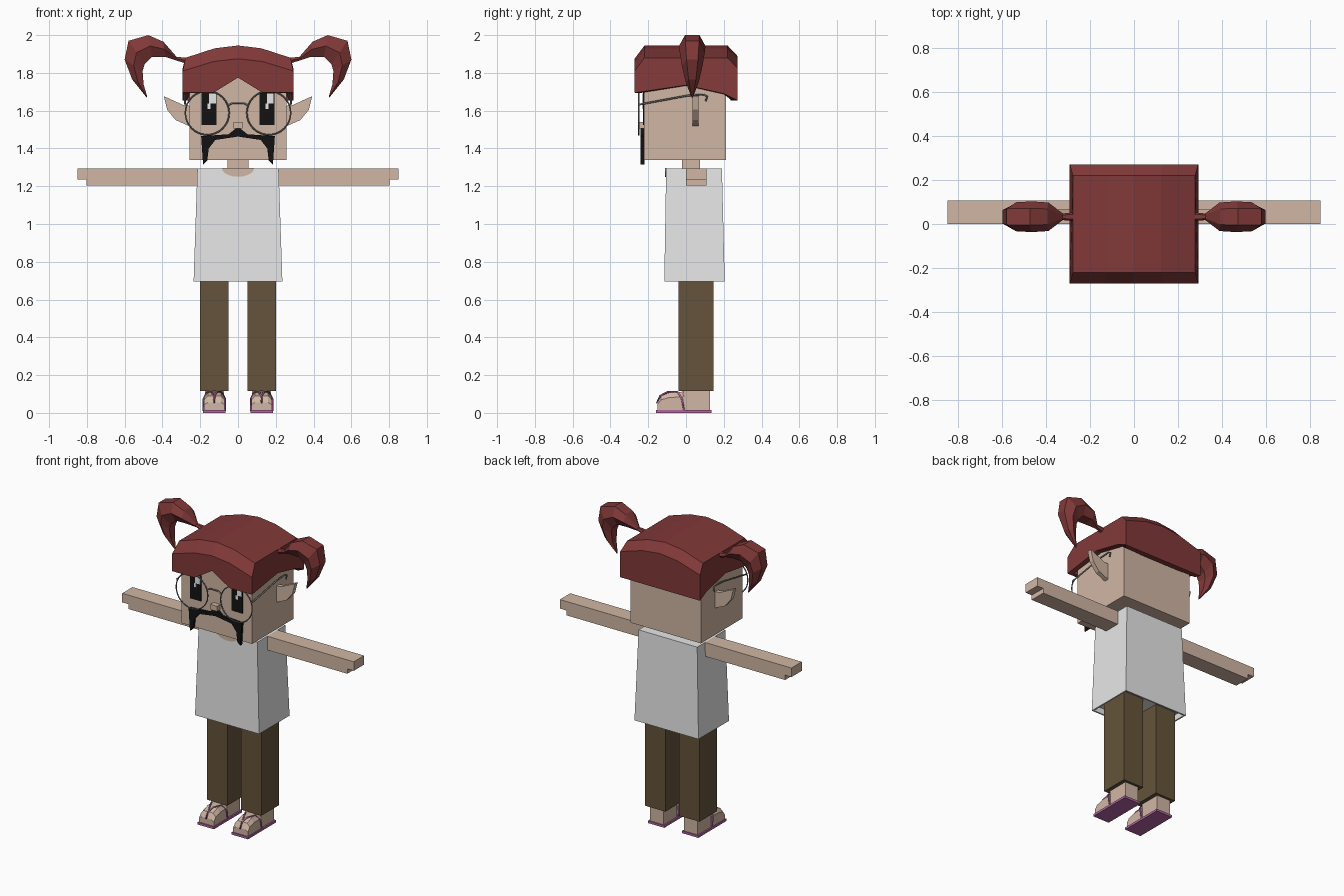
import bpy, bmesh, math

cube = bpy.data.objects.get("Cube")
if cube:
    bpy.data.objects.remove(cube, do_unlink=True)


def material(name, r, g, b):
    m = bpy.data.materials.new(name)
    m.use_nodes = True
    m.diffuse_color = (r, g, b, 1)
    m.node_tree.nodes["Principled BSDF"].inputs["Base Color"].default_value = (r, g, b, 1)
    return m


SKIN = material("skin", 0.63, 0.47, 0.37)
HAIR = material("red hair", 0.22, 0.04, 0.04)
SHIRT = material("pale shirt", 0.8, 0.8, 0.8)
PANTS = material("brown cloth", 0.13, 0.088, 0.043)
BLACK = material("black", 0.006, 0.006, 0.006)
WHITE = material("white", 0.9, 0.9, 0.9)
METAL = material("grey metal", 0.2, 0.2, 0.2)
PINK = material("pink sandal", 0.45, 0.13, 0.36)


def finish(name, bm, mat):
    bmesh.ops.recalc_face_normals(bm, faces=bm.faces)
    me = bpy.data.meshes.new(name)
    bm.to_mesh(me)
    bm.free()
    me.materials.append(mat)
    ob = bpy.data.objects.new(name, me)
    bpy.context.collection.objects.link(ob)
    return ob


def loft(name, rings, mat, caps=True):
    """Skin a list of equal-length closed rings."""
    bm = bmesh.new()
    vs = [[bm.verts.new(p) for p in ring] for ring in rings]
    n = len(rings[0])
    for a, b in zip(vs, vs[1:]):
        for i in range(n):
            j = (i + 1) % n
            bm.faces.new((a[i], a[j], b[j], b[i]))
    if caps:
        bm.faces.new(vs[0])
        bm.faces.new(vs[-1])
    return finish(name, bm, mat)


def prism(name, pts, y0, y1, mat):
    """Extrude an x-z outline along y."""
    return loft(name, [[(x, y, z) for x, z in pts] for y in (y0, y1)], mat)


def box(name, xs, ys, zs, mat):
    (x0, x1), (z0, z1) = xs, zs
    return prism(name, [(x0, z0), (x1, z0), (x1, z1), (x0, z1)], *ys, mat)


def rect(x, y0, y1, z):
    return [(-x, y0, z), (x, y0, z), (x, y1, z), (-x, y1, z)]


def tube(name, pts, radius, mat):
    cu = bpy.data.curves.new(name, "CURVE")
    cu.dimensions = "3D"
    cu.bevel_depth = radius
    cu.bevel_resolution = 1
    sp = cu.splines.new("POLY")
    sp.points.add(len(pts) - 1)
    for p, co in zip(sp.points, pts):
        p.co = (*co, 1)
    cu.materials.append(mat)
    ob = bpy.data.objects.new(name, cu)
    bpy.context.collection.objects.link(ob)


# Torso: tapered shirt with a hollow hem, neck and neckline
loft("shirt", [rect(0.22, -0.1, 0.19, 0.73), rect(0.225, -0.105, 0.195, 0.695),
               rect(0.235, -0.115, 0.205, 0.695), rect(0.215, -0.105, 0.19, 1.295)], SHIRT)
box("neck", (-0.055, 0.055), (-0.02, 0.075), (1.28, 1.35), SKIN)
scoop = [(0.085 * math.cos(a), 1.296 - 0.046 * math.sin(a))
         for a in (math.pi * i / 10 for i in range(11))]
prism("neckline", scoop, -0.111, -0.103, SKIN)

# Head and face
box("head", (-0.258, 0.258), (-0.222, 0.213), (1.34, 1.83), SKIN)
box("nose", (-0.025, 0.025), (-0.255, -0.22), (1.505, 1.54), SKIN)
half = [(0.05, 1.475), (0.195, 1.465), (0.185, 1.315), (0.163, 1.335),
        (0.155, 1.4), (0.12, 1.445)]
prism("moustache", [(0, 1.515)] + half + [(0, 1.463)]
      + [(-x, z) for x, z in reversed(half)], -0.24, -0.22, BLACK)

# Hair cap: arched top, bevelled front and back, notched fringe
def cap_ring(x, arc, fringe):
    k = 0.95
    return [(x, -0.272, fringe), (x, -0.272, arc - 0.07), (x * k, -0.22, arc),
            (x * k, 0.22, arc), (x, 0.272, arc - 0.055), (x, 0.272, 1.655)]


stations = [(-0.293, 1.88, 1.695), (-0.13, 1.93, 1.695), (0, 1.945, 1.775),
            (0.13, 1.93, 1.695), (0.293, 1.88, 1.695)]
bm = bmesh.new()
rows = [[bm.verts.new(p) for p in cap_ring(*s)] for s in stations]
for a, b in zip(rows, rows[1:]):
    for i in range(5):
        bm.faces.new((a[i], a[i + 1], b[i + 1], b[i]))
for row, x in ((rows[0], -0.293), (rows[-1], 0.293)):
    rim = [bm.verts.new((x, y, z)) for y, z in ((0.2, 1.69), (0.0, 1.735))]
    bm.faces.new(row + rim)
cap = finish("hair_cap", bm, HAIR)
shell = cap.modifiers.new("thickness", "SOLIDIFY")
shell.thickness = 0.036
shell.offset = -1

# Pigtail sections: outer x, z, inner x, z, half width
TAIL = [(0.275, 1.88, 0.275, 1.85, 0.02), (0.325, 1.885, 0.325, 1.865, 0.015),
        (0.395, 1.965, 0.385, 1.885, 0.065), (0.475, 2.0, 0.455, 1.885, 0.07),
        (0.58, 1.97, 0.495, 1.845, 0.066), (0.6, 1.87, 0.505, 1.81, 0.055),
        (0.56, 1.765, 0.5, 1.74, 0.035), (0.484, 1.67, 0.48, 1.672, 0.004)]


def tail_ring(s, ox, oz, ix, iz, w):
    y, n = 0.033, w * 0.55
    mx, mz = (ox + ix) / 2, (oz + iz) / 2
    return [(s * ox, y - n, oz), (s * ox, y + n, oz), (s * mx, y + w, mz),
            (s * ix, y + n, iz), (s * ix, y - n, iz), (s * mx, y - w, mz)]


EAR = [(0.25, 1.625), (0.29, 1.63), (0.393, 1.677), (0.375, 1.605),
       (0.33, 1.55), (0.25, 1.515)]
ARM = [(0.2, 1.203), (0.803, 1.203), (0.803, 1.235), (0.85, 1.235),
       (0.85, 1.295), (0.2, 1.295)]
TOE = [(-0.01, 0.015), (-0.152, 0.015), (-0.152, 0.055), (-0.132, 0.09),
       (-0.09, 0.107), (-0.01, 0.113)]

for s, side in ((1, "left"), (-1, "right")):
    def flip(pts):
        return [(s * p[0], *p[1:]) for p in pts]

    loft(side + "_pigtail", [tail_ring(s, *t) for t in TAIL], HAIR)
    prism(side + "_ear", flip(EAR), 0.035, 0.065, SKIN)
    prism(side + "_arm", flip(ARM), 0.0, 0.108, SKIN)

    # Eye with two highlights
    c = s * 0.153
    box(side + "_eye", (c - 0.04, c + 0.04), (-0.228, -0.22), (1.525, 1.695), BLACK)
    box(side + "_eye_glint", (c, c + 0.036), (-0.231, -0.226), (1.637, 1.69), WHITE)
    box(side + "_eye_spark", (c - 0.008, c + 0.008), (-0.231, -0.226), (1.61, 1.637), WHITE)

    # Spectacles
    bpy.ops.mesh.primitive_torus_add(
        location=(s * 0.163, -0.25, 1.588), rotation=(math.pi / 2, 0, 0),
        major_radius=0.116, minor_radius=0.004, major_segments=32, minor_segments=6)
    lens = bpy.context.object
    lens.name = side + "_lens_rim"
    lens.data.materials.append(METAL)
    tube(side + "_temple", flip([(0.27, -0.25, 1.63), (0.28, -0.24, 1.634),
                                 (0.28, 0.01, 1.68), (0.28, 0.095, 1.685),
                                 (0.28, 0.112, 1.675), (0.28, 0.104, 1.65)]), 0.005, METAL)

    # Trouser leg, foot and sandal
    c = s * 0.125
    box(side + "_trouser_leg", (c - 0.075, c + 0.075), (-0.04, 0.145), (0.115, 0.75), PANTS)
    box(side + "_heel", (c - 0.05, c + 0.05), (-0.015, 0.128), (0.012, 0.12), SKIN)
    loft(side + "_toes", [[(c + dx, y, 0.015 + (z - 0.015) * k) for y, z in TOE]
                          for dx, k in ((-0.054, 0.72), (-0.035, 1), (0.035, 1), (0.054, 0.72))],
         SKIN)
    box(side + "_sole", (c - 0.06, c + 0.06), (-0.16, 0.135), (0, 0.015), PINK)
    strap = [(0.057, -0.01, 0.01), (0.057, -0.022, 0.075), (0.037, -0.045, 0.112),
             (0.012, -0.1, 0.11)]
    tube(side + "_strap", [(c + x, y, z) for x, y, z in strap]
         + [(c, -0.137, 0.09), (c, -0.155, 0.055), (c, -0.155, 0.012), (c, -0.155, 0.055),
            (c, -0.137, 0.09)][:2]
         + [(c - x, y, z) for x, y, z in reversed(strap)], 0.005, PINK)

tube("bridge", [(-0.052, -0.25, 1.628), (-0.03, -0.25, 1.64), (0.03, -0.25, 1.64),
                (0.052, -0.25, 1.628)], 0.005, METAL)
